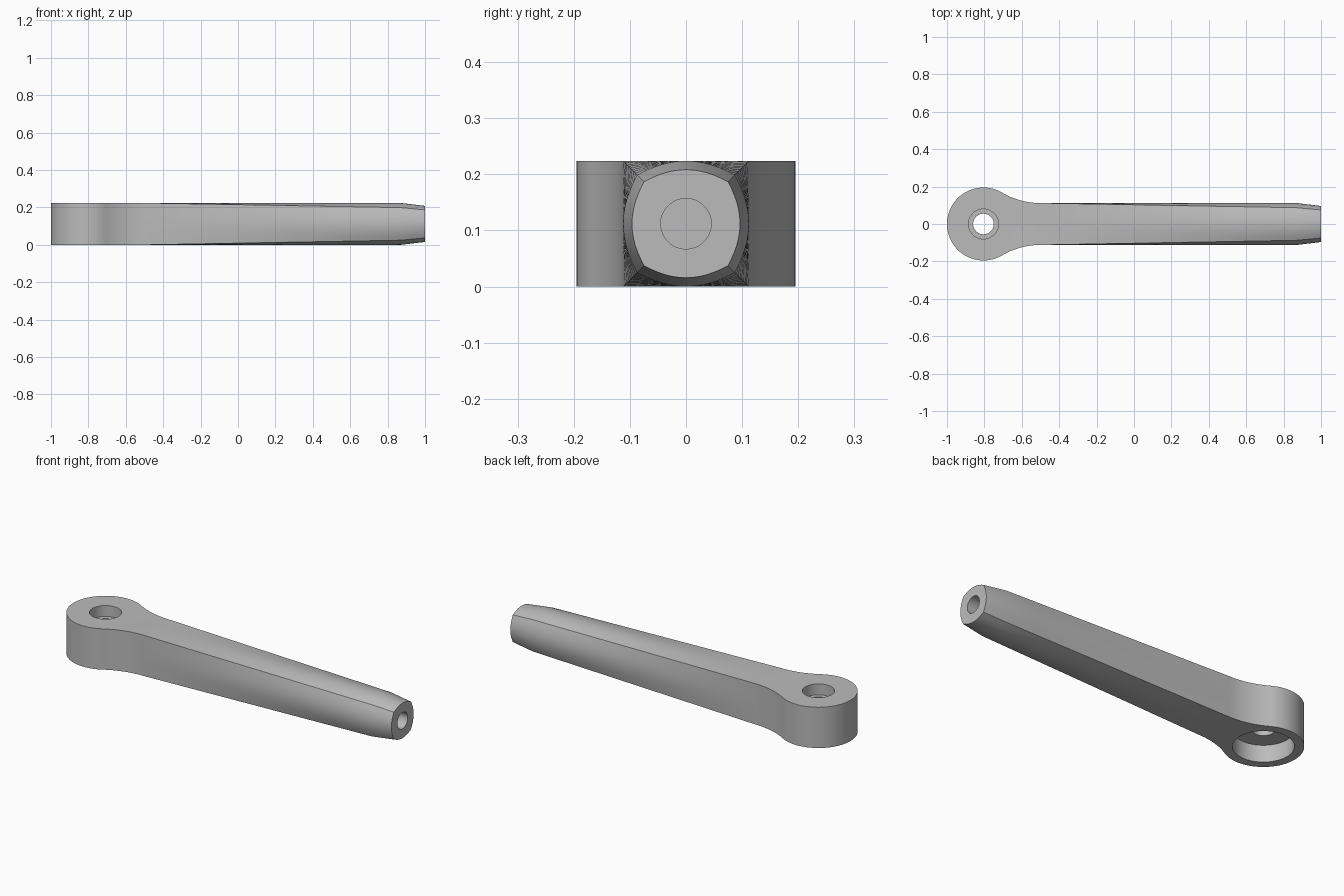
import bpy, bmesh
from math import sin, cos, pi, atan2, radians

if "Cube" in bpy.data.objects:
    bpy.data.objects.remove(bpy.data.objects["Cube"])

H = 0.112                     # half thickness of the square bar
EYE_X, EYE_R = -0.805, 0.195  # round eye end
NECK_X, CONE_X, TIP_X = -0.5, 0.87, 1.0
TIP_SCALE, ROUND = 0.86, 0.76
N = 12                        # points per side of the bar section

grey = bpy.data.materials.new("satin grey")
grey.use_nodes = True
colour = (0.5, 0.5, 0.5, 1)
grey.diffuse_color = colour
grey.node_tree.nodes["Principled BSDF"].inputs["Base Color"].default_value = colour


def section(bm, x, roundness, scale=1):
    """Ring of vertices blending from a square to a circle."""
    ring = []
    for i in range(4 * N):
        a = -pi / 4 + i * pi / (2 * N)
        c, s = cos(a), sin(a)
        f = H * scale * (roundness + (1 - roundness) / max(abs(c), abs(s)))
        ring.append(bm.verts.new((x, f * c, H + f * s)))
    return ring


def eye_outline():
    """Fillet and circle from the +y side of the neck round to the -y side."""
    d = NECK_X - EYE_X
    fillet = (d * d + H * H - EYE_R ** 2) / (2 * (EYE_R - H))
    a0 = atan2(H + fillet, d)
    half = []
    for i in range(1, 13):
        a = -pi / 2 - (pi / 2 - a0) * i / 12
        half.append((NECK_X + fillet * cos(a), H + fillet + fillet * sin(a)))
    for i in range(1, 33):
        a = a0 + (pi - a0) * i / 32
        half.append((EYE_X + EYE_R * cos(a), EYE_R * sin(a)))
    return half + [(x, -y) for x, y in reversed(half[:-1])]


# Lever body: lofted shaft plus flat eye end in one closed mesh
bm = bmesh.new()
steps = 8
rings = [section(bm, NECK_X + (CONE_X - NECK_X) * i / steps, ROUND * i / steps)
         for i in range(steps + 1)]
rings.append(section(bm, TIP_X, ROUND, TIP_SCALE))
for r0, r1 in zip(rings, rings[1:]):
    for i in range(4 * N):
        j = (i + 1) % (4 * N)
        bm.faces.new((r0[i], r0[j], r1[j], r1[i]))
bm.faces.new(rings[-1])

neck = rings[0] + rings[0][:1]
sides = [neck[k * N:(k + 1) * N + 1] for k in range(4)]   # +y, top, -y, bottom
outline = eye_outline()
low = [bm.verts.new((x, y, 0)) for x, y in outline]
high = [bm.verts.new((x, y, 2 * H)) for x, y in outline]
bm.faces.new(sides[1] + high[::-1])
bm.faces.new(sides[3] + low)
bm.faces.new(sides[0] + [high[0], low[0]])
bm.faces.new(sides[2] + [low[-1], high[-1]])
for i in range(len(outline) - 1):
    bm.faces.new((low[i], low[i + 1], high[i + 1], high[i]))
bmesh.ops.recalc_face_normals(bm, faces=bm.faces)
mesh = bpy.data.meshes.new("lever_body")
bm.to_mesh(mesh)
bm.free()
body = bpy.data.objects.new("lever_body", mesh)
bpy.context.collection.objects.link(body)
mesh.materials.append(grey)


def bore(name, radius, depth, location, tilt=0):
    """Cut a round hole into the body."""
    bpy.ops.mesh.primitive_cylinder_add(vertices=64, radius=radius, depth=depth,
                                        location=location, rotation=(0, tilt, 0))
    cutter = bpy.context.object
    cutter.name = name
    cutter.hide_render = True
    cutter.data.materials.append(grey)
    mod = body.modifiers.new(name, 'BOOLEAN')
    mod.operation, mod.solver, mod.object = 'DIFFERENCE', 'EXACT', cutter
    bpy.context.view_layer.objects.active = body
    bpy.ops.object.modifier_apply(modifier=name)
    bpy.data.objects.remove(cutter)


# Stepped hole through the eye, and the blind hole in the tip
bore("through_hole", 0.055, 0.6, (EYE_X, 0, H))
bore("top_recess", 0.08, 0.16, (EYE_X, 0, 2 * H + 0.02))
bore("bottom_recess", 0.148, 0.2, (EYE_X, 0, -0.008))
bore("tip_hole", 0.045, 0.6, (TIP_X, 0, H), pi / 2)

bpy.ops.object.select_all(action='DESELECT')
body.select_set(True)
bpy.context.view_layer.objects.active = body
bpy.ops.object.shade_smooth_by_angle(angle=radians(25))
